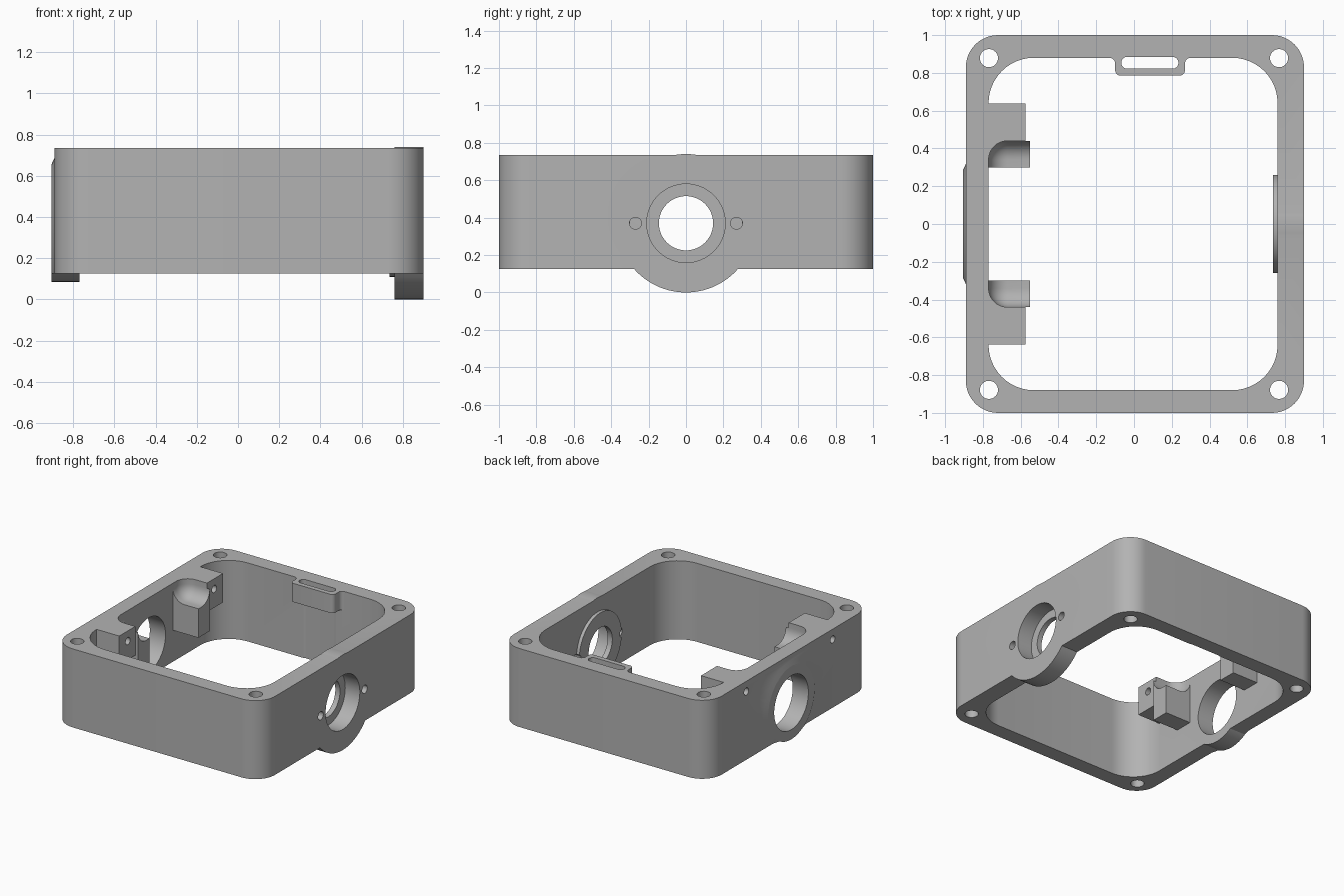
import bpy, bmesh
from math import sin, cos, radians

if "Cube" in bpy.data.objects:
    bpy.data.objects.remove(bpy.data.objects["Cube"], do_unlink=True)

TOP, BASE, MID = 0.735, 0.125, 0.37      # rim, underside, port height

grey = bpy.data.materials.new("satin grey")
grey.use_nodes = True
grey.diffuse_color = (0.45, 0.45, 0.45, 1)
grey.node_tree.nodes["Principled BSDF"].inputs["Base Color"].default_value = grey.diffuse_color


def arc(cx, cy, r, a0, a1, n=12):
    angles = [radians(a0 + (a1 - a0) * i / n) for i in range(n + 1)]
    return [(cx + r * cos(a), cy + r * sin(a)) for a in angles]


def circle(cx, cy, r, n=64):
    return arc(cx, cy, r, 0, 360, n)[:-1]


def rounded(x0, x1, y0, y1, r):
    return (arc(x1 - r, y1 - r, r, 0, 90) + arc(x0 + r, y1 - r, r, 90, 180)
            + arc(x0 + r, y0 + r, r, 180, 270) + arc(x1 - r, y0 + r, r, 270, 360))


def loft(name, low, high, a, b, axis="z"):
    """Solid between two outlines, along z or along x."""
    place = (lambda u, v, w: (u, v, w)) if axis == "z" else (lambda u, v, w: (w, u, v))
    bm = bmesh.new()
    lo = [bm.verts.new(place(u, v, a)) for u, v in low]
    hi = [bm.verts.new(place(u, v, b)) for u, v in high]
    bm.faces.new(lo[::-1])
    bm.faces.new(hi)
    n = len(lo)
    for i in range(n):
        j = (i + 1) % n
        bm.faces.new((lo[i], lo[j], hi[j], hi[i]))
    bmesh.ops.recalc_face_normals(bm, faces=bm.faces)
    mesh = bpy.data.meshes.new(name)
    bm.to_mesh(mesh)
    bm.free()
    mesh.materials.append(grey)
    obj = bpy.data.objects.new(name, mesh)
    bpy.context.collection.objects.link(obj)
    return obj


def prism(name, outline, a, b, axis="z"):
    return loft(name, outline, outline, a, b, axis)


def box(name, x0, x1, y0, y1, z0, z1):
    return prism(name, [(x0, y0), (x1, y0), (x1, y1), (x0, y1)], z0, z1)


def apply_modifiers(obj):
    bpy.context.view_layer.update()
    graph = bpy.context.evaluated_depsgraph_get()
    mesh = bpy.data.meshes.new_from_object(obj.evaluated_get(graph))
    obj.modifiers.clear()
    obj.data = mesh


def combine(target, tool, operation):
    mod = target.modifiers.new("combine", "BOOLEAN")
    mod.solver = "EXACT"
    mod.operation = operation
    mod.object = tool
    apply_modifiers(target)
    bpy.data.objects.remove(tool, do_unlink=True)


def add(tool):
    combine(housing, tool, "UNION")


def cut(tool, target=None):
    combine(target or housing, tool, "DIFFERENCE")


# Frame with the round port swellings, then the opening through it
housing = prism("housing", rounded(-0.89, 0.90, -1, 1, 0.17), BASE, TOP)
add(prism("port_swelling", circle(0, MID, 0.37, 96), 0.70, 0.90, "x"))
flare = loft("port_flare", circle(0, MID, 0.285), circle(0, MID, 0.34), -0.905, -0.88, "x")
cut(box("flare_trim", -2, 0, -1, 1, -1, BASE), flare)
add(flare)
add(prism("port_disc", circle(0, MID, 0.285), -0.905, -0.70, "x"))
cut(prism("opening", rounded(-0.77, 0.76, -0.88, 0.88, 0.24), -1, 2))

# Raised ring inside the stepped port
add(prism("port_ring", circle(0, MID, 0.26), 0.735, 0.82, "x"))

# Strap loop on the back wall
loop_outline = ([(-0.13, 0.93)] + arc(-0.13, 0.85, 0.03, 90, 0, 6)
                + arc(-0.07, 0.815, 0.03, 180, 270, 6)
                + arc(0.24, 0.815, 0.03, 270, 360, 6)
                + arc(0.30, 0.85, 0.03, 180, 90, 6) + [(0.30, 0.93)])
add(prism("strap_loop", loop_outline, 0.59, TOP))
cut(prism("strap_slot", rounded(-0.067, 0.235, 0.822, 0.885, 0.0314), -1, 2))

# Mirrored mounting blocks, each with a scooped rest beside it
for s in (-1, 1):
    block = box("block", -0.83, -0.575, *sorted((s * 0.40, s * 0.637)), 0.51, TOP)
    rest = box("rest", -0.83, -0.55, *sorted((s * 0.30, s * 0.44)), MID, TOP)
    combine(block, rest, "UNION")
    scoop = box("scoop", -0.77, 0.2, *sorted((s * -0.1, s * 0.44)), 0.595, 1.2)
    bevel = scoop.modifiers.new("round", "BEVEL")
    bevel.width = 0.1
    bevel.segments = 10
    apply_modifiers(scoop)
    cut(scoop, block)
    add(block)

# Ports and screw holes
cut(prism("large_port", circle(0, MID, 0.21), -1, -0.5, "x"))
cut(prism("port_bore", circle(0, MID, 0.145), 0.5, 1, "x"))
cut(prism("counterbore", circle(0, MID, 0.21), 0.775, 1, "x"))
for s in (-1, 1):
    cut(prism("port_screw", circle(s * 0.27, MID, 0.032, 24), 0.5, 1, "x"))
    cut(prism("block_screw", circle(s * 0.53, 0.655, 0.028, 24), -1, -0.4, "x"))
    for x in (-0.768, 0.768):
        cut(prism("corner_screw", circle(x, s * 0.878, 0.048, 32), -1, 2))

# Smooth curves, crisp edges
bpy.ops.object.select_all(action="DESELECT")
housing.select_set(True)
bpy.context.view_layer.objects.active = housing
bpy.ops.object.shade_smooth_by_angle(angle=radians(25))
